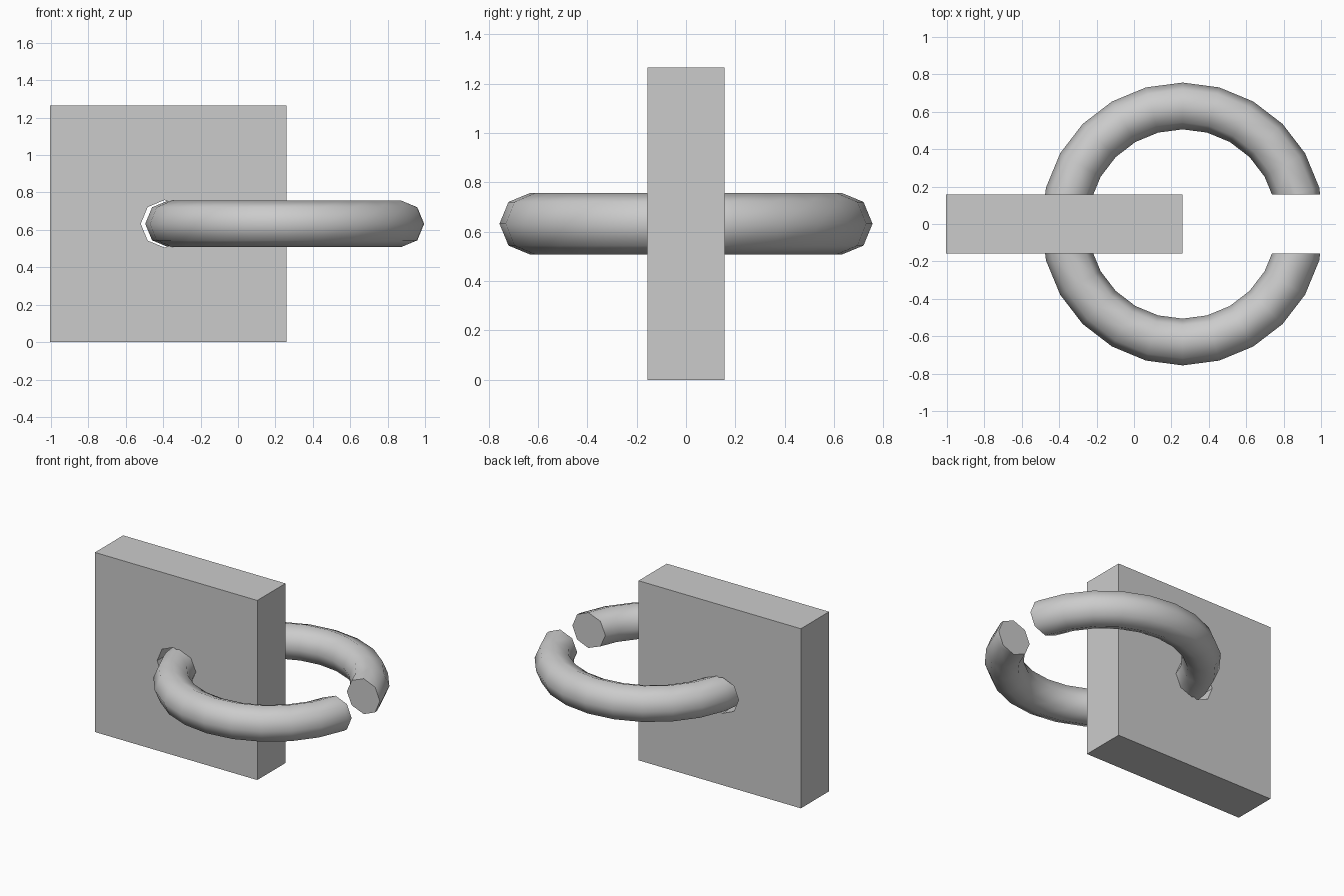
import bpy, bmesh
from math import sin, cos, tau, pi, radians
from mathutils import Matrix, Vector

default = bpy.data.objects.get("Cube")
if default:
    bpy.data.objects.remove(default, do_unlink=True)

SIZE, HALF_THICK = 1.265, 0.157
CENTRE = Vector((0.26, 0, SIZE / 2))
MAJOR, MINOR = 0.631, 0.125
SEGMENTS, SIDES = 24, 8

grey = bpy.data.materials.new("plain_grey")
grey.use_nodes = True
grey.diffuse_color = (0.6, 0.6, 0.6, 1)
grey.node_tree.nodes["Principled BSDF"].inputs["Base Color"].default_value = (0.6, 0.6, 0.6, 1)


def add_object(name, bm):
    bmesh.ops.recalc_face_normals(bm, faces=bm.faces)
    mesh = bpy.data.meshes.new(name)
    bm.to_mesh(mesh)
    bm.free()
    mesh.materials.append(grey)
    obj = bpy.data.objects.new(name, mesh)
    bpy.context.collection.objects.link(obj)
    return obj


def activate(obj):
    bpy.ops.object.select_all(action='DESELECT')
    obj.select_set(True)
    bpy.context.view_layer.objects.active = obj


# Square block
bm = bmesh.new()
bmesh.ops.create_cube(bm, size=1, matrix=Matrix.Translation((CENTRE.x - SIZE / 2, 0, CENTRE.z))
                      @ Matrix.Diagonal((SIZE, 2 * HALF_THICK, SIZE, 1)))
block = add_object("block", bm)

# Eight-sided hole through the block
bm = bmesh.new()
bmesh.ops.create_cone(bm, cap_ends=True, segments=SIDES, radius1=0.127, radius2=0.127, depth=1,
                      matrix=Matrix.Translation((-0.393, 0, CENTRE.z)) @ Matrix.Rotation(pi / 2, 4, 'X'))
cutter = add_object("hole_cutter", bm)
cutter.hide_render = True
activate(block)
cut = block.modifiers.new("hole", 'BOOLEAN')
cut.operation, cut.object, cut.solver = 'DIFFERENCE', cutter, 'EXACT'
bpy.ops.object.modifier_apply(modifier=cut.name)
bpy.data.objects.remove(cutter, do_unlink=True)

# Ring threaded through the hole
bm = bmesh.new()
loops = []
for i in range(SEGMENTS):
    a = tau * i / SEGMENTS
    loop = []
    for j in range(SIDES):
        b = tau * j / SIDES
        r = MAJOR + MINOR * cos(b)
        loop.append(bm.verts.new(CENTRE + Vector((r * cos(a), r * sin(a), MINOR * sin(b)))))
    loops.append(loop)
for i, loop in enumerate(loops):
    after = loops[(i + 1) % SEGMENTS]
    for j in range(SIDES):
        k = (j + 1) % SIDES
        bm.faces.new((loop[j], after[j], after[k], loop[k]))

# Flat-ended gap on the side away from the block
for y in (-HALF_THICK, HALF_THICK):
    faces = [f for f in bm.faces if f.calc_center_median().x > CENTRE.x]
    geom = set(faces) | {e for f in faces for e in f.edges} | {v for f in faces for v in f.verts}
    bmesh.ops.bisect_plane(bm, geom=list(geom), plane_co=(0, y, 0), plane_no=(0, 1, 0))
gap = [v for v in bm.verts if v.co.x > CENTRE.x and abs(v.co.y) < HALF_THICK - 0.001]
bmesh.ops.delete(bm, geom=gap, context='VERTS')
bmesh.ops.holes_fill(bm, edges=[e for e in bm.edges if e.is_boundary], sides=0)
ring = add_object("ring", bm)
activate(ring)
bpy.ops.object.shade_smooth_by_angle(angle=radians(55))
